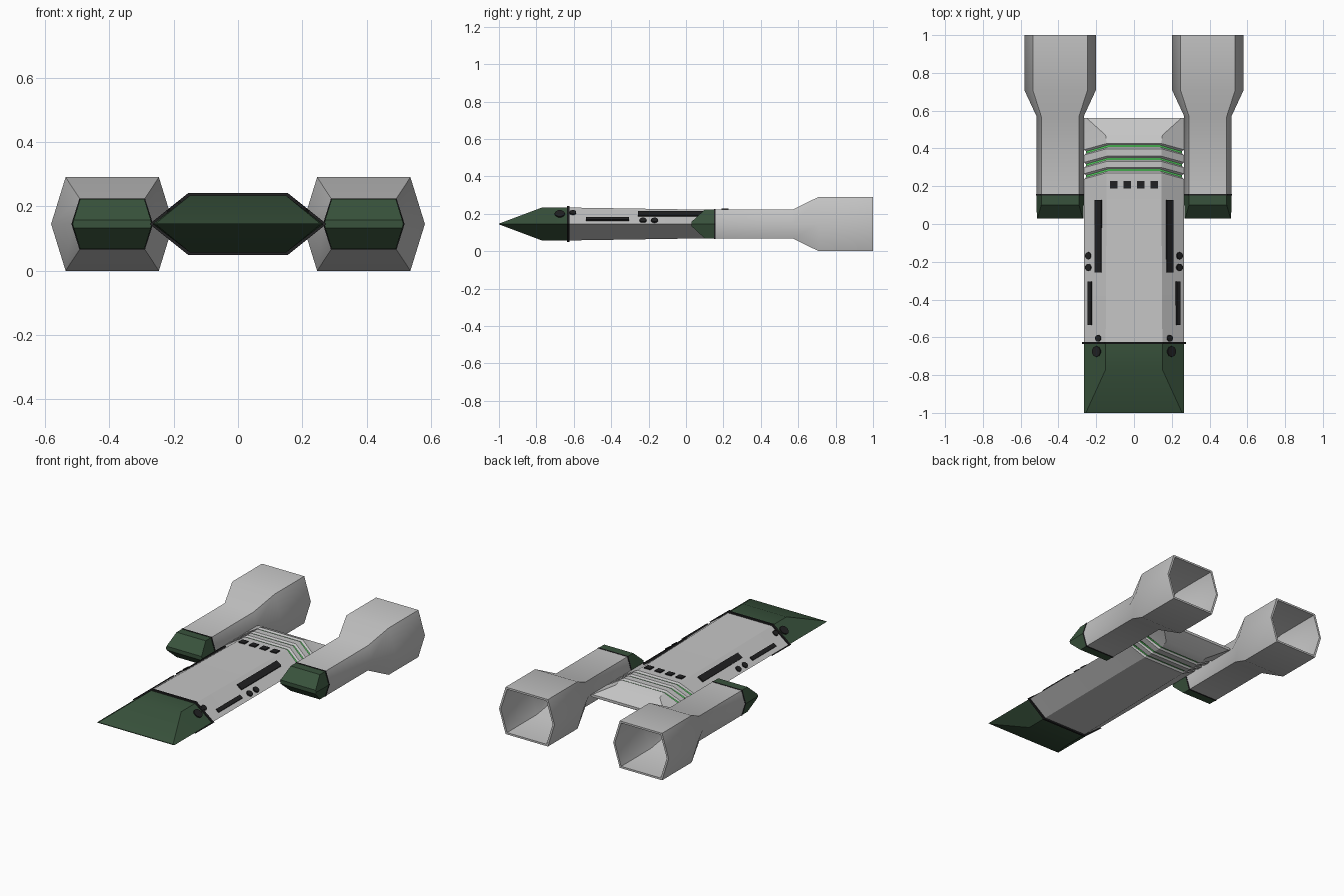
import bpy, bmesh, math

if "Cube" in bpy.data.objects:
    bpy.data.objects.remove(bpy.data.objects["Cube"])

MID = 0.147  # height of the widest line


def material(name, rgb):
    m = bpy.data.materials.new(name)
    m.diffuse_color = (*rgb, 1)
    m.use_nodes = True
    m.node_tree.nodes["Principled BSDF"].inputs["Base Color"].default_value = m.diffuse_color
    return m


GREY = material("light_grey", (0.56, 0.56, 0.56))
GREEN = material("dark_green", (0.04, 0.085, 0.045))
BLACK = material("near_black", (0.015, 0.015, 0.016))
GLOW = material("bright_green", (0.1, 0.7, 0.13))


def finish(bm, name, mats, angle=30):
    bmesh.ops.recalc_face_normals(bm, faces=bm.faces)
    me = bpy.data.meshes.new(name)
    bm.to_mesh(me)
    bm.free()
    ob = bpy.data.objects.new(name, me)
    bpy.context.collection.objects.link(ob)
    for m in mats:
        me.materials.append(m)
    bpy.ops.object.select_all(action='DESELECT')
    ob.select_set(True)
    bpy.context.view_layer.objects.active = ob
    bpy.ops.object.shade_smooth_by_angle(angle=math.radians(angle))
    return ob


def loft(name, sections, mats, cx=0, glow=(), angle=30):
    """Join hexagonal sections (y, half width, half flat, half height, sweep)."""
    bm = bmesh.new()
    rings = []
    for y, w, f, h, sweep in sections:
        pts = [(w, -sweep, 0), (f, 0, h), (-f, 0, h),
               (-w, -sweep, 0), (-f, 0, -h), (f, 0, -h)]
        rings.append([bm.verts.new((cx + x, y + dy, MID + z)) for x, dy, z in pts])
    for i, (a, b) in enumerate(zip(rings, rings[1:])):
        for k in range(6):
            face = bm.faces.new((a[k], a[(k + 1) % 6], b[(k + 1) % 6], b[k]))
            face.material_index = 1 if i in glow else 0
    bm.faces.new(rings[0])
    bm.faces.new(rings[-1])
    return finish(bm, name, mats, angle)


def body_h(y):
    return 0.088 - 0.013 * (y + 0.63) / 0.83


def on_bevel(x, y):
    """Point and tilt on the upper body surface."""
    h = body_h(max(y, -0.63))
    if abs(x) < 0.15:
        return (x, y, MID + h), 0
    z = MID + h * (0.265 - abs(x)) / 0.115
    return (x, y, z), math.copysign(math.atan2(h, 0.115), x)


def slot(name, x, y, w, length):
    loc, tilt = on_bevel(x, y)
    bpy.ops.mesh.primitive_cube_add(size=1, location=loc, rotation=(0, tilt, 0))
    ob = bpy.context.object
    ob.name = name
    ob.scale = (w, length, 0.014)
    ob.data.materials.append(BLACK)


def port(name, x, y, r):
    loc, tilt = on_bevel(x, y)
    bpy.ops.mesh.primitive_cylinder_add(vertices=10, radius=r, depth=0.014,
                                        location=loc, rotation=(0, tilt, 0))
    ob = bpy.context.object
    ob.name = name
    ob.data.materials.append(BLACK)


# Main hull with three swept glowing grooves and a wedge tail
sections = [(-0.63, 0.265, 0.15, 0.088, 0), (0.2, 0.265, 0.145, 0.075, 0)]
glow = []
for y in (0.285, 0.345, 0.412):
    sections.append((y - 0.014, 0.265, 0.145, 0.076, 0.033))
    sections.append((y - 0.005, 0.253, 0.139, 0.066, 0.033))
    glow.append(len(sections) - 1)
    sections.append((y + 0.005, 0.253, 0.139, 0.066, 0.033))
    sections.append((y + 0.014, 0.265, 0.145, 0.076, 0.033))
sections += [(0.47, 0.265, 0.15, 0.06, 0.02), (0.56, 0.265, 0.25, 0.008, 0)]
loft("hull", sections, [GREY, GLOW], glow=glow)

# Wedge nose and its collar
loft("nose", [(-0.63, 0.265, 0.15, 0.088, 0), (-0.77, 0.265, 0.15, 0.088, 0),
              (-1.0, 0.265, 0.255, 0.002, 0)], [GREEN])
loft("nose_collar", [(-0.636, 0.275, 0.154, 0.097, 0),
                     (-0.624, 0.275, 0.154, 0.097, 0)], [BLACK])

# Square vents across the top
for i in range(4):
    slot(f"top_vent_{i + 1}", -0.108 + 0.072 * i, 0.208, 0.04, 0.038)

for side, label in ((1, "right"), (-1, "left")):
    # Slots and round ports on the bevels
    slot(f"long_slot_{label}", side * 0.188, -0.065, 0.04, 0.385)
    slot(f"short_slot_{label}", side * 0.232, -0.42, 0.024, 0.23)
    for i, (x, y, r) in enumerate([(0.24, -0.168, 0.019), (0.24, -0.23, 0.019),
                                   (0.188, -0.605, 0.018), (0.197, -0.675, 0.028)]):
        port(f"port_{label}_{i + 1}", side * x, y, r)

    # Engine pod: outer skin, rim, then hollow inside
    cx = side * 0.391
    loft(f"engine_{label}", [
        (0.155, 0.125, 0.1, 0.077, 0), (0.57, 0.125, 0.1, 0.077, 0),
        (0.71, 0.19, 0.145, 0.1455, 0), (1.0, 0.19, 0.145, 0.1455, 0),
        (1.0, 0.178, 0.135, 0.134, 0), (0.71, 0.178, 0.135, 0.134, 0),
        (0.57, 0.113, 0.09, 0.066, 0), (0.18, 0.113, 0.09, 0.066, 0)],
        [GREY], cx, angle=40)

    # Green intake cap with dark band behind it
    loft(f"engine_cap_{label}", [
        (0.03, 0.123, 0.12, 0.012, 0), (0.1, 0.125, 0.1, 0.077, 0),
        (0.155, 0.125, 0.1, 0.077, 0)], [GREEN], cx)
    loft(f"engine_band_{label}", [
        (0.151, 0.127, 0.102, 0.079, 0), (0.159, 0.127, 0.102, 0.079, 0)], [BLACK], cx)

# Centre the height on the ground plane
for ob in bpy.data.objects:
    ob.location.z -= MID - 0.1455
